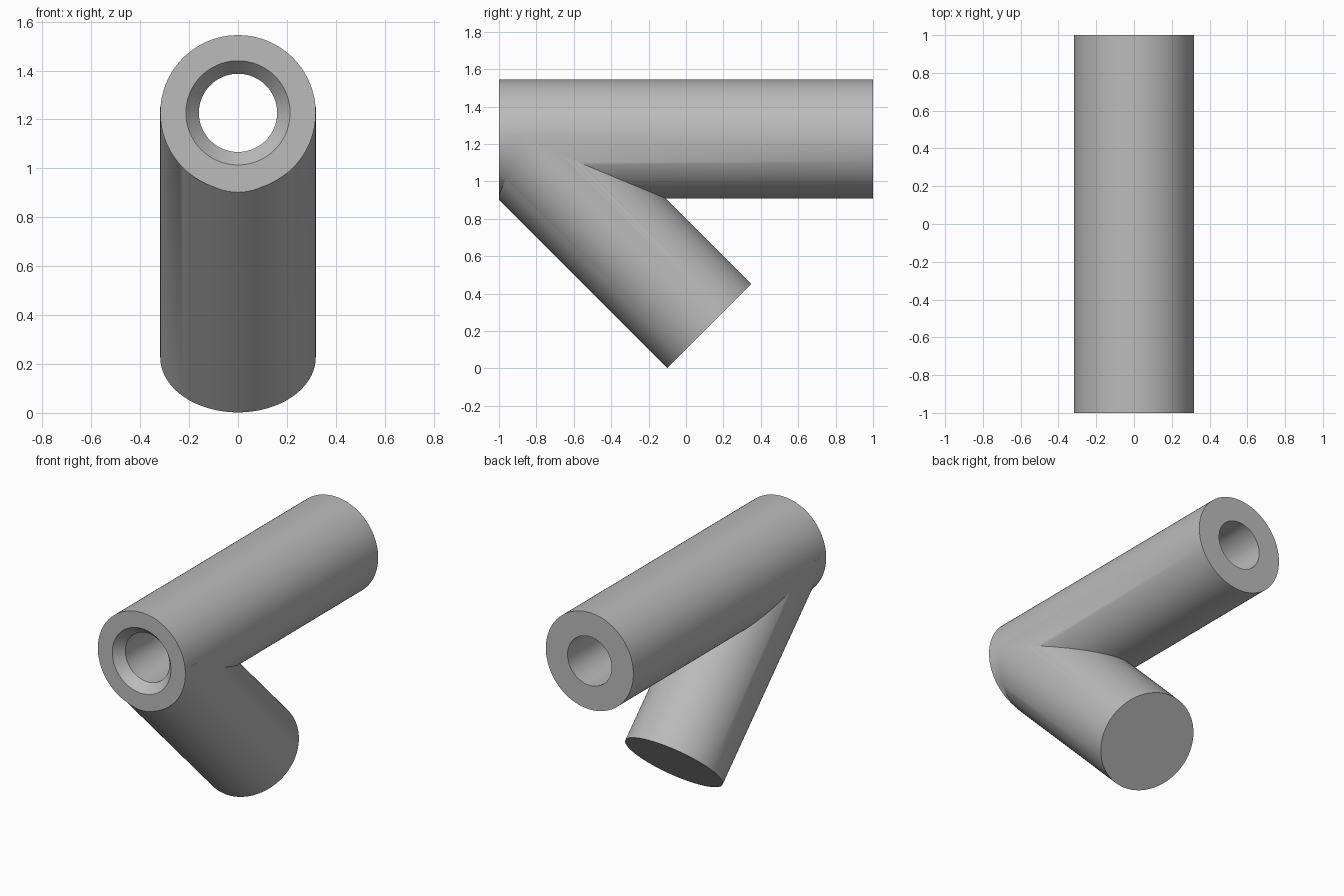
import bpy, bmesh
from math import pi, radians, sqrt
from mathutils import Matrix, Vector

cube = bpy.data.objects.get("Cube")
if cube:
    bpy.data.objects.remove(cube, do_unlink=True)

OUTER, BORE, SINK = 0.318, 0.16, 0.213
AXIS_Z = 1.227
NODE = Vector((0, -0.875, AXIS_Z))      # where the two tube axes meet
LENGTH = sqrt(2)                        # branch length from the node

grey = bpy.data.materials.new("plain grey")
grey.use_nodes = True
grey.diffuse_color = (0.5, 0.5, 0.5, 1)
grey.node_tree.nodes["Principled BSDF"].inputs["Base Color"].default_value = (0.5, 0.5, 0.5, 1)


def revolve(name, profile, place, tilt):
    """Turn a (radius, height) profile about z, then tilt it about x and move it."""
    bm = bmesh.new()
    verts = [bm.verts.new((r, 0, h)) for r, h in profile]
    edges = [bm.edges.new(pair) for pair in zip(verts, verts[1:])]
    bmesh.ops.spin(bm, geom=verts + edges, cent=(0, 0, 0), axis=(0, 0, 1),
                   angle=2 * pi, steps=96)
    bmesh.ops.remove_doubles(bm, verts=bm.verts[:], dist=1e-4)
    bm.transform(Matrix.Translation(place) @ Matrix.Rotation(radians(tilt), 4, 'X'))
    bmesh.ops.recalc_face_normals(bm, faces=bm.faces[:])
    mesh = bpy.data.meshes.new(name)
    bm.to_mesh(mesh)
    bm.free()
    mesh.materials.append(grey)
    obj = bpy.data.objects.new(name, mesh)
    bpy.context.collection.objects.link(obj)
    return obj


def rod(name, radius, start, end, place, tilt):
    return revolve(name, [(0, start), (radius, start), (radius, end), (0, end)], place, tilt)


def trim(obj, point, normal):
    """Slice off everything on the normal's side and cap the cut."""
    bm = bmesh.new()
    bm.from_mesh(obj.data)
    cut = bmesh.ops.bisect_plane(bm, geom=bm.verts[:] + bm.edges[:] + bm.faces[:],
                                 plane_co=point, plane_no=normal, clear_outer=True)
    rim = [e for e in cut["geom_cut"] if isinstance(e, bmesh.types.BMEdge)]
    bmesh.ops.holes_fill(bm, edges=rim, sides=0)
    bmesh.ops.recalc_face_normals(bm, faces=bm.faces[:])
    bm.to_mesh(obj.data)
    bm.free()


def combine(obj, other, operation):
    mod = obj.modifiers.new(operation.lower(), 'BOOLEAN')
    mod.operation, mod.solver, mod.object = operation, 'EXACT', other
    bpy.context.view_layer.update()
    graph = bpy.context.evaluated_depsgraph_get()
    mesh = bpy.data.meshes.new_from_object(obj.evaluated_get(graph))
    obj.modifiers.clear()
    obj.data = mesh
    bpy.data.objects.remove(other, do_unlink=True)


# Outer skin: straight tube with an angled branch, both faced off at the front
centre = Vector((0, 0, AXIS_Z))
body = rod("angled_tube_joint", OUTER, -1.3, 1, centre, -90)
branch = rod("branch_tube", OUTER, -0.6, LENGTH, NODE, -135)
trim(branch, (0, 0, 1.25), (0, 0, 1))
combine(body, branch, 'UNION')
trim(body, (0, -1, 0), (0, -1, 0))

# Main bore with a countersunk mouth, and the branch bore joining it
slope = (SINK - BORE) / 0.06
main_bore = revolve("main_bore_cutter", [(0, -1.1), (SINK + 0.1 * slope, -1.1),
                    (BORE, -0.94), (BORE, 1.1), (0, 1.1)], centre, -90)
combine(body, main_bore, 'DIFFERENCE')
branch_bore = rod("branch_bore_cutter", BORE - 0.001, 0, LENGTH + 0.1, NODE, -135)
combine(body, branch_bore, 'DIFFERENCE')

# Smooth walls with crisp rims
bpy.ops.object.select_all(action='DESELECT')
body.select_set(True)
bpy.context.view_layer.objects.active = body
bpy.ops.object.shade_smooth_by_angle(angle=radians(30))
